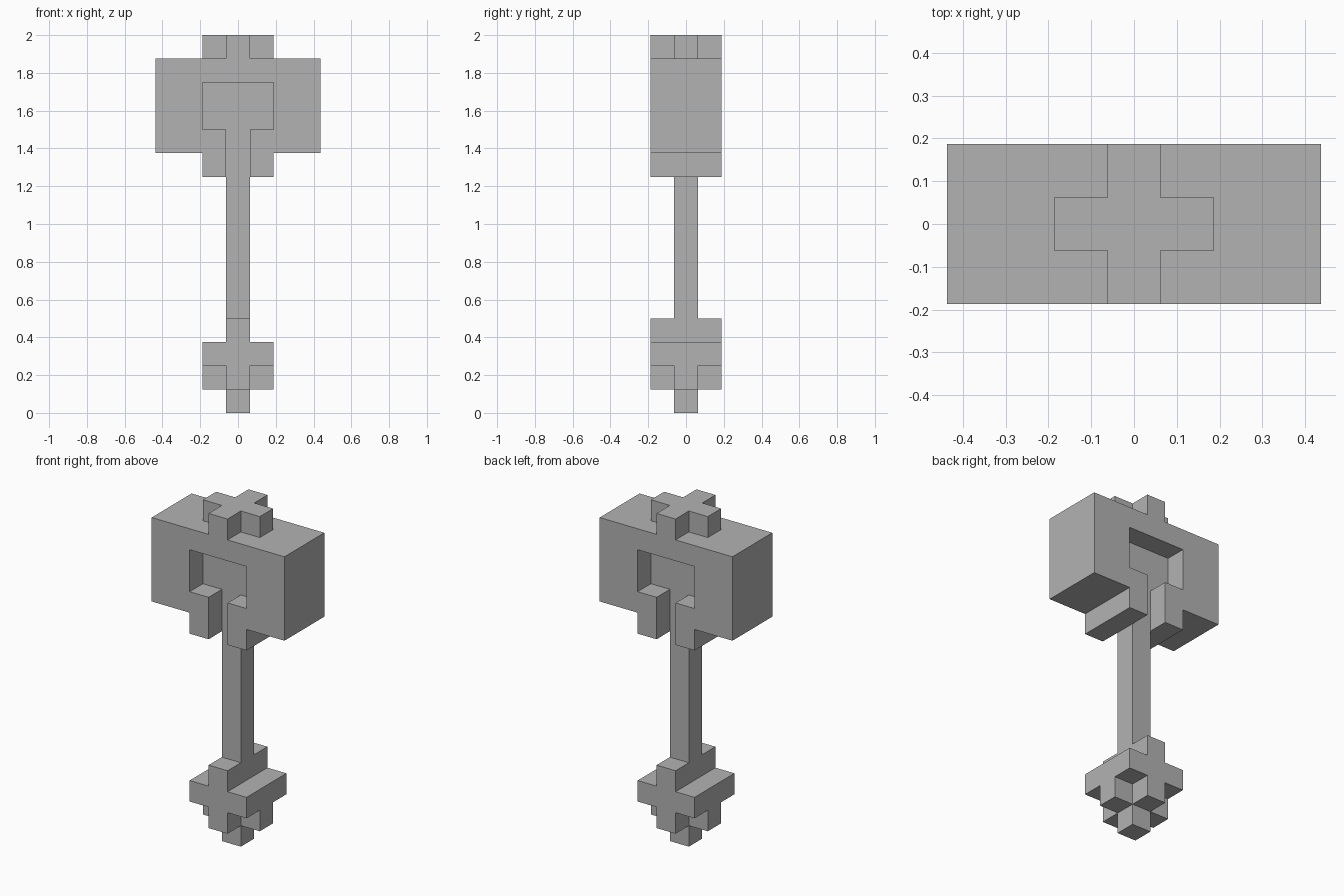
import bpy
import bmesh
from itertools import product
from mathutils import Vector

UNIT = 0.125  # edge of one block

cube = bpy.data.objects.get("Cube")
if cube:
    bpy.data.objects.remove(cube, do_unlink=True)

# Single stone colour
stone = bpy.data.materials.new("grey_stone")
stone.use_nodes = True
GREY = (0.45, 0.45, 0.45, 1)
stone.diffuse_color = GREY
stone.node_tree.nodes["Principled BSDF"].inputs["Base Color"].default_value = GREY


def block(half_x, half_y, low, high):
    """Centred block of cells: half extents in cells beside the middle one."""
    return set(product(range(-half_x, half_x + 1),
                       range(-half_y, half_y + 1), range(low, high)))


def cross(low, high):
    """Plus-shaped layer."""
    return block(1, 0, low, high) | block(0, 1, low, high)


def outer(cells):
    """Only the front and back layers of a block."""
    return {c for c in cells if abs(c[1]) == 1}


# Hammer head: wide body with a lower lip, keyhole recess on front and back
head = block(3, 1, 11, 15) | block(1, 1, 10, 11)
head -= outer(block(1, 1, 12, 14) | block(0, 1, 10, 12))

parts = {
    "crown": cross(15, 16),
    "hammer_head": head,
    "handle": block(0, 0, 4, 10),
    "pommel": block(0, 1, 3, 4) | block(1, 1, 2, 3) | cross(1, 2) | block(0, 0, 0, 1),
}
solid = set().union(*parts.values())


def build(name, cells):
    """Skin the exposed sides of the cells and merge them into flat faces."""
    bm = bmesh.new()
    for cell in cells:
        centre = Vector(cell) + Vector((0, 0, 0.5))
        for axis, sign in product(range(3), (-1, 1)):
            normal = Vector((0, 0, 0))
            normal[axis] = sign
            if tuple(int(a + b) for a, b in zip(cell, normal)) in solid:
                continue
            u = Vector((0, 0, 0))
            u[(axis + 1) % 3] = 0.5
            v = normal.cross(u)
            middle = centre + normal / 2
            corners = (-u - v, u - v, u + v, v - u)
            bm.faces.new([bm.verts.new((middle + c) * UNIT) for c in corners])
    bmesh.ops.remove_doubles(bm, verts=bm.verts[:], dist=0.001)
    bmesh.ops.dissolve_limit(bm, angle_limit=0.01,
                             verts=bm.verts[:], edges=bm.edges[:])
    mesh = bpy.data.meshes.new(name)
    bm.to_mesh(mesh)
    bm.free()
    mesh.materials.append(stone)
    bpy.context.collection.objects.link(bpy.data.objects.new(name, mesh))


for part_name, part_cells in parts.items():
    build(part_name, part_cells)
